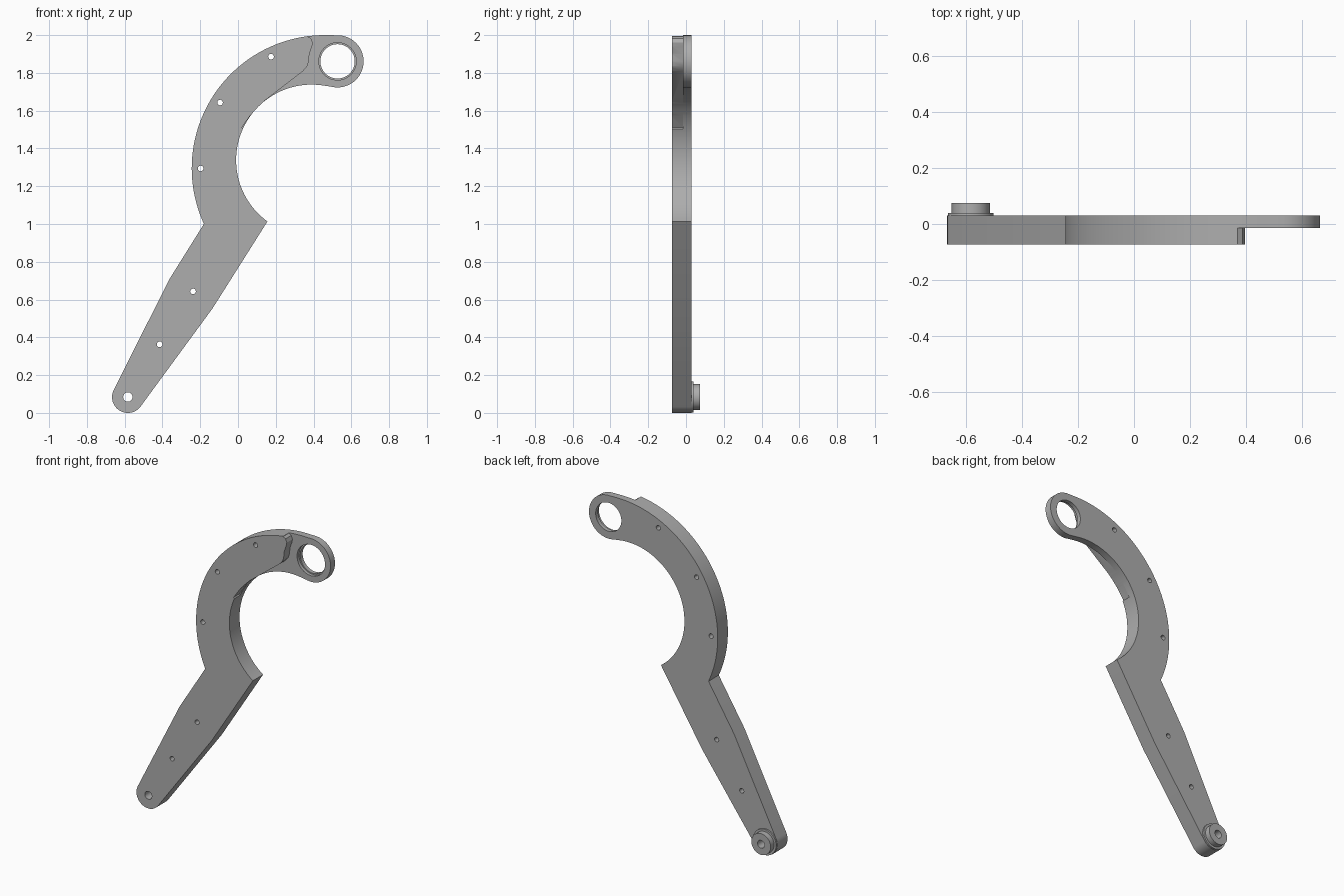
import bpy, bmesh
from math import cos, sin, radians, pi
from mathutils import Matrix

old = bpy.data.objects.get("Cube")
if old:
    bpy.data.objects.remove(old, do_unlink=True)

FRONT, STEP, BACK = -0.073, -0.015, 0.030
PIVOT, EYE = (-0.583, 0.084), (0.527, 1.861)

metal = bpy.data.materials.new("plain grey metal")
grey = (0.42, 0.42, 0.42, 1)
metal.diffuse_color = grey
metal.use_nodes = True
metal.node_tree.nodes["Principled BSDF"].inputs["Base Color"].default_value = grey


def arc(centre, r, a0, a1, n=32):
    """Points along an arc, angles in degrees."""
    angles = [radians(a0 + (a1 - a0) * i / n) for i in range(n + 1)]
    return [(centre[0] + r * cos(a), centre[1] + r * sin(a)) for a in angles]


def circle(centre, r, n=32):
    return arc(centre, r, 0, 360, n)[:-1]


def plate(name, loops, y0, y1):
    """Flat plate in the XZ plane; loops inside the first one become holes."""
    curve = bpy.data.curves.new(name, "CURVE")
    curve.dimensions, curve.fill_mode = "2D", "BOTH"
    curve.extrude = (y1 - y0) / 2
    for loop in loops:
        spline = curve.splines.new("POLY")
        spline.points.add(len(loop) - 1)
        for point, (x, z) in zip(spline.points, loop):
            point.co = (x, z, 0, 1)
        spline.use_cyclic_u = True
    temp = bpy.data.objects.new("temp", curve)
    bpy.context.collection.objects.link(temp)
    graph = bpy.context.evaluated_depsgraph_get()
    mesh = bpy.data.meshes.new_from_object(temp.evaluated_get(graph))
    bpy.data.objects.remove(temp, do_unlink=True)
    mesh.transform(Matrix.Translation((0, (y0 + y1) / 2, 0)) @ Matrix.Rotation(pi / 2, 4, "X"))
    bm = bmesh.new()
    bm.from_mesh(mesh)
    bmesh.ops.remove_doubles(bm, verts=bm.verts, dist=1e-5)
    bmesh.ops.recalc_face_normals(bm, faces=bm.faces)
    bm.to_mesh(mesh)
    bm.free()
    mesh.materials.clear()
    mesh.materials.append(metal)
    obj = bpy.data.objects.new(name, mesh)
    bpy.context.collection.objects.link(obj)
    return obj


def cut(obj, cutter):
    mod = obj.modifiers.new("cut", "BOOLEAN")
    mod.operation, mod.solver, mod.object = "DIFFERENCE", "EXACT", cutter
    bpy.context.view_layer.objects.active = obj
    bpy.ops.object.modifier_apply(modifier=mod.name)
    bpy.data.objects.remove(cutter, do_unlink=True)


# Hooked lever: handle, curved arm and eye in one outline
outline = (
    arc((0.46, 1.295), 0.705, 204.7, 90, 56)
    + arc(EYE, 0.138, 90, -105, 40)
    + arc((0.39, 1.338), 0.40, 80, 234.2, 56)
    + [(-0.135, 0.553)]
    + arc(PIVOT, 0.084, -37, -207, 32)
    + [(-0.362, 0.71)]
)
pins = [(0.175, 1.886), (-0.095, 1.643), (-0.198, 1.294), (-0.238, 0.643), (-0.415, 0.363)]
holes = [circle(p, 0.015, 16) for p in pins]
holes += [circle(PIVOT, 0.025, 24), circle(EYE, 0.091, 48)]
lever = plate("hooked_lever", [outline] + holes, FRONT, BACK)

# Front relief that leaves the eye end thin
relief = [(0.37, 2.1), (0.37, 1.992), (0.387, 1.982), (0.396, 1.96), (0.392, 1.94),
          (0.378, 1.90), (0.374, 1.86), (0.366, 1.835), (0.345, 1.81), (0.135, 1.648),
          (0.065, 1.575), (0.02, 1.51), (0.08, 1.45), (0.8, 1.45), (0.8, 2.1)]
cut(lever, plate("relief_cutter", [relief], FRONT - 0.1, STEP))

# Shallow counterbore around the eye
cut(lever, plate("counterbore_cutter", [circle(EYE, 0.099, 48)], STEP - 0.1, STEP + 0.02))

# Stepped pivot boss on the back
bore = circle(PIVOT, 0.025, 24)
flange = plate("pivot_flange", [circle(PIVOT, 0.082, 48), bore], BACK, 0.040)
boss = plate("pivot_boss", [circle(PIVOT, 0.068, 48), bore], 0.040, 0.075)

bpy.ops.object.select_all(action="DESELECT")
for part in (lever, flange, boss):
    part.select_set(True)
bpy.context.view_layer.objects.active = lever
bpy.ops.object.shade_smooth_by_angle(angle=radians(25))
